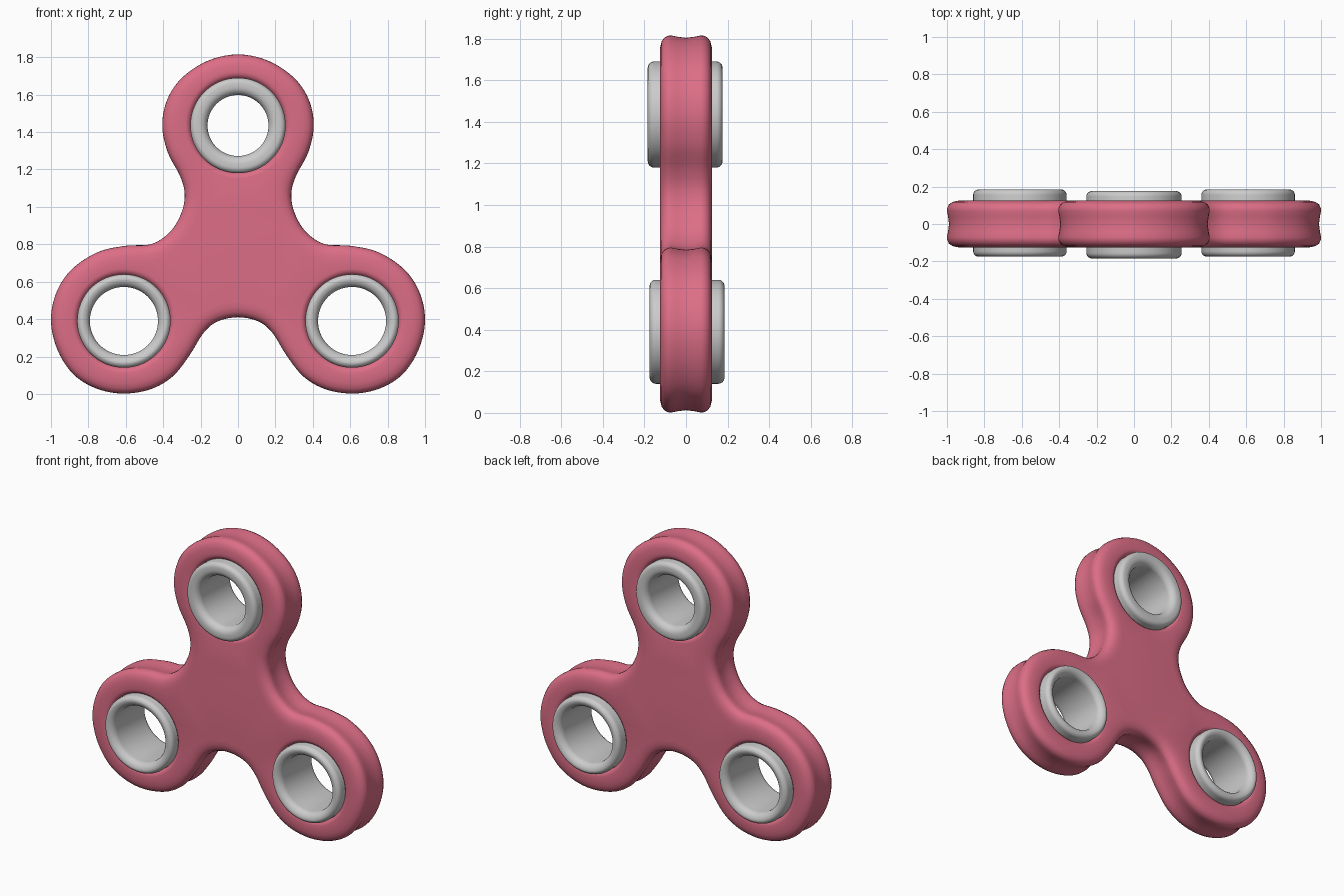
import bpy, bmesh, math
from mathutils import Vector

if "Cube" in bpy.data.objects:
    bpy.data.objects.remove(bpy.data.objects["Cube"])

# centre x, centre z, outer radius, inner radius, y shift of each bearing ring
BEARINGS = [(0, 1.435, 0.255, 0.163, -0.004),
            (-0.61, 0.39, 0.25, 0.182, 0.005),
            (0.61, 0.39, 0.25, 0.182, 0.005)]

# right half of the outline (x, z), top to bottom
HALF = [(0, 1.815), (0.16, 1.782), (0.30, 1.69), (0.38, 1.57), (0.405, 1.43),
        (0.375, 1.29), (0.31, 1.165), (0.285, 1.07), (0.302, 0.97), (0.36, 0.87),
        (0.46, 0.802), (0.60, 0.792), (0.75, 0.758), (0.89, 0.665), (0.972, 0.54),
        (1.0, 0.39), (0.965, 0.235), (0.88, 0.105), (0.76, 0.03), (0.62, 0.002),
        (0.47, 0.024), (0.35, 0.093), (0.26, 0.205), (0.185, 0.325), (0.11, 0.387),
        (0, 0.41)]


def finish(name, bm, color=None):
    bmesh.ops.recalc_face_normals(bm, faces=bm.faces)
    me = bpy.data.meshes.new(name)
    bm.to_mesh(me)
    bm.free()
    ob = bpy.data.objects.new(name, me)
    bpy.context.collection.objects.link(ob)
    bpy.context.view_layer.objects.active = ob
    ob.select_set(True)
    bpy.ops.object.shade_smooth_by_angle(angle=math.radians(50))
    ob.select_set(False)
    if color:
        mat = bpy.data.materials.new(name)
        mat.diffuse_color = color
        mat.use_nodes = True
        mat.node_tree.nodes["Principled BSDF"].inputs["Base Color"].default_value = mat.diffuse_color
        me.materials.append(mat)
    return ob


def smooth_closed(pts, steps=5):
    """Catmull-Rom curve through a closed list of points."""
    p = [Vector(q) for q in pts]
    n, out = len(p), []
    for i in range(n):
        a, b, c, d = p[i - 1], p[i], p[(i + 1) % n], p[(i + 2) % n]
        for s in range(steps):
            t = s / steps
            out.append(0.5 * (2 * b + (c - a) * t + (2 * a - 5 * b + 4 * c - d) * t * t
                              + (3 * b - a - 3 * c + d) * t ** 3))
    return out


def offset(pts, dist):
    out = []
    for i, p in enumerate(pts):
        t = (pts[(i + 1) % len(pts)] - pts[i - 1]).normalized()
        out.append(p + Vector((t.y, -t.x)) * dist)
    return out


def circle(cx, cz, r, n=64):
    return [Vector((cx + r * math.cos(2 * math.pi * i / n),
                    cz + r * math.sin(2 * math.pi * i / n))) for i in range(n)]


def skin(bm, sections, closed=False):
    """Join (points, y) loops with quads; return the vertex loops."""
    loops = [[bm.verts.new((p.x, y, p.y)) for p in pts] for pts, y in sections]
    pairs = list(zip(loops, loops[1:])) + ([(loops[-1], loops[0])] if closed else [])
    for a, b in pairs:
        for i in range(len(a)):
            j = (i + 1) % len(a)
            bm.faces.new((a[i], a[j], b[j], b[i]))
    return loops


def mirrored(profile):
    """Front half of a (distance, y) profile continued to the back."""
    return [(d, -y) for d, y in profile] + [(d, y) for d, y in reversed(profile) if y > 0]


# body: grooved rim, bored lobes, flat front and back
outline = smooth_closed(HALF + [(-x, z) for x, z in HALF[-2:0:-1]])
bm = bmesh.new()
rim = mirrored([(0.085, 0.126), (0.055, 0.124), (0.028, 0.117), (0.010, 0.104),
                (0.001, 0.085), (0, 0.07), (0.006, 0.04), (0.011, 0)])
walls = [skin(bm, [(offset(outline, d), y) for d, y in rim])]
lip = mirrored([(0.028, 0.126), (0.014, 0.123), (0.004, 0.114), (-0.006, 0.10)])
for cx, cz, ro, ri, dy in BEARINGS:
    walls.append(skin(bm, [(circle(cx, cz, ro + d), y) for d, y in lip]))
for end in (0, -1):
    edges = [bm.edges.get((w[end][i - 1], w[end][i]))
             for w in walls for i in range(len(w[end]))]
    bmesh.ops.triangle_fill(bm, edges=edges, use_beauty=True, normal=(0, 1, 0))
finish("spinner_body", bm, (0.72, 0.155, 0.24, 1))

# bearing rings: rounded-rectangle section turned round the y axis
for k, (cx, cz, ro, ri, dy) in enumerate(BEARINGS):
    h, bo, bi = 0.18, 0.03, 0.045
    front = []
    for s in range(7):
        a = math.pi / 2 * s / 6
        front.append((ri + bi - bi * math.cos(a), h - bi + bi * math.sin(a)))
    for s in range(7):
        a = math.pi / 2 * s / 6
        front.append((ro - bo + bo * math.sin(a), h - bo + bo * math.cos(a)))
    section = [(r, -y) for r, y in front] + [(r, y) for r, y in reversed(front)]
    bm = bmesh.new()
    skin(bm, [(circle(cx, cz, r), y + dy) for r, y in section], closed=True)
    finish(("bearing_ring_top", "bearing_ring_left", "bearing_ring_right")[k], bm)
